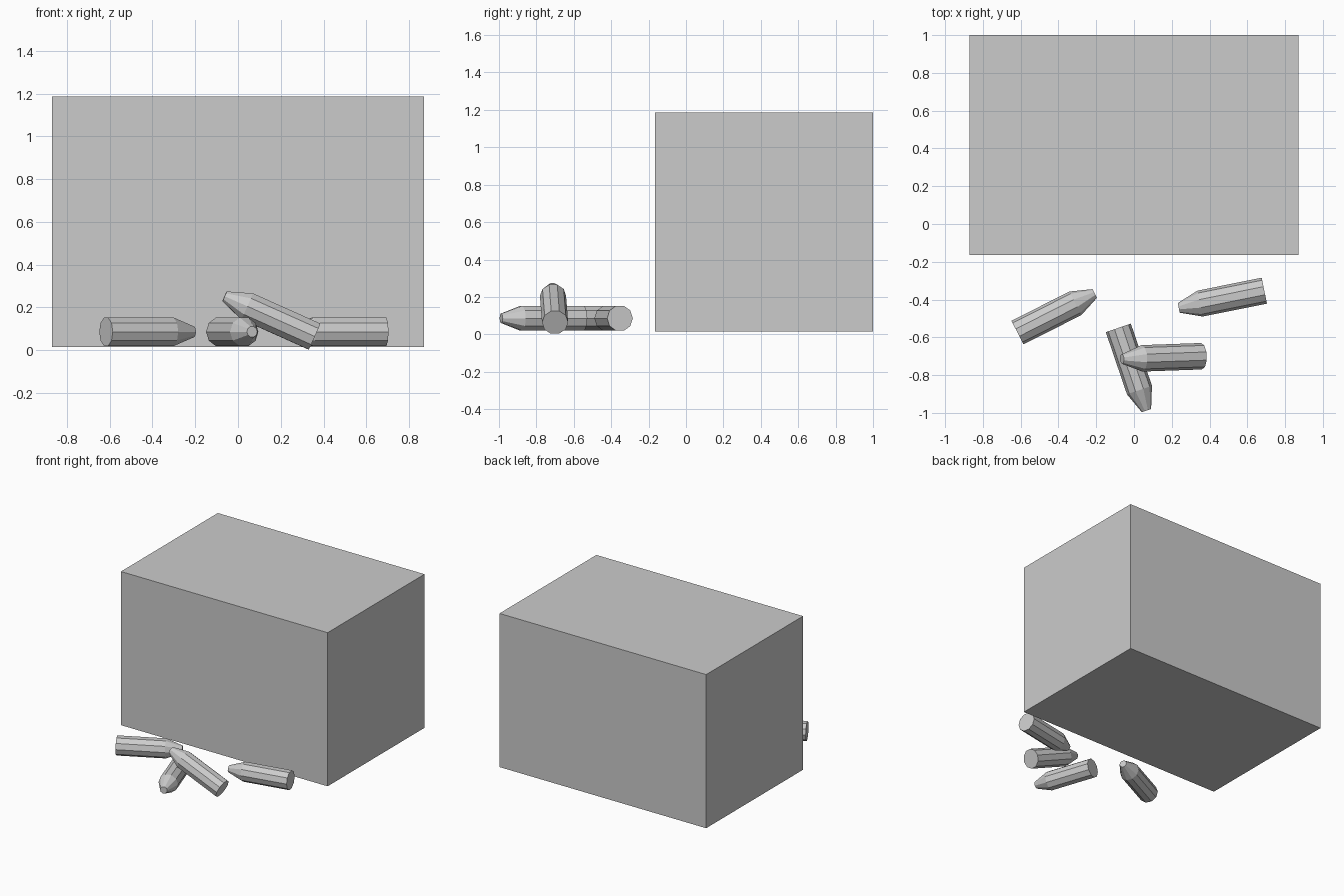
import bpy, bmesh, math
from mathutils import Vector, Matrix

if "Cube" in bpy.data.objects:
    bpy.data.objects.remove(bpy.data.objects["Cube"])

SIDES = 10
RADIUS, TIP_RADIUS, TAPER = 0.07, 0.026, 0.115


def finish(name, bm):
    bmesh.ops.recalc_face_normals(bm, faces=bm.faces)
    mesh = bpy.data.meshes.new(name)
    bm.to_mesh(mesh)
    bm.free()
    obj = bpy.data.objects.new(name, mesh)
    bpy.context.collection.objects.link(obj)
    return obj


# Large storage box
def box(name, lo, hi):
    lo, hi = Vector(lo), Vector(hi)
    bm = bmesh.new()
    bmesh.ops.create_cube(bm, size=1)
    bmesh.ops.scale(bm, vec=hi - lo, verts=bm.verts)
    bmesh.ops.translate(bm, vec=(lo + hi) / 2, verts=bm.verts)
    return finish(name, bm)


# Crayon: straight barrel, tapered nose and blunt tip, from tail to tip
def crayon(name, tail, tip):
    tail, tip = Vector(tail), Vector(tip)
    d = tip - tail
    axis = d.normalized()
    side = axis.cross(Vector((0, 0, 1))).normalized()
    up = side.cross(axis)
    bm = bmesh.new()
    rings = []
    for dist, r in ((0, RADIUS), (d.length - TAPER, RADIUS), (d.length, TIP_RADIUS)):
        ring = []
        for i in range(SIDES):
            a = math.tau * i / SIDES
            p = tail + axis * dist + (side * math.cos(a) + up * math.sin(a)) * r
            ring.append(bm.verts.new(p))
        rings.append(ring)
    for a, b in zip(rings, rings[1:]):
        for i in range(SIDES):
            j = (i + 1) % SIDES
            bm.faces.new((a[i], a[j], b[j], b[i]))
    bm.faces.new(rings[0])
    bm.faces.new(rings[-1])
    return finish(name, bm)


box("box", (-0.87, -0.165, 0.016), (0.87, 1.0, 1.185))
crayon("crayon_left", (-0.617, -0.575, 0.086), (-0.208, -0.368, 0.086))
crayon("crayon_under", (-0.083, -0.55, 0.086), (0.066, -0.988, 0.086))
crayon("crayon_right", (0.69, -0.353, 0.086), (0.237, -0.444, 0.086))
# Crayon leaning on another
crayon("crayon_leaning", (0.357, -0.70, 0.064), (-0.063, -0.715, 0.252))
